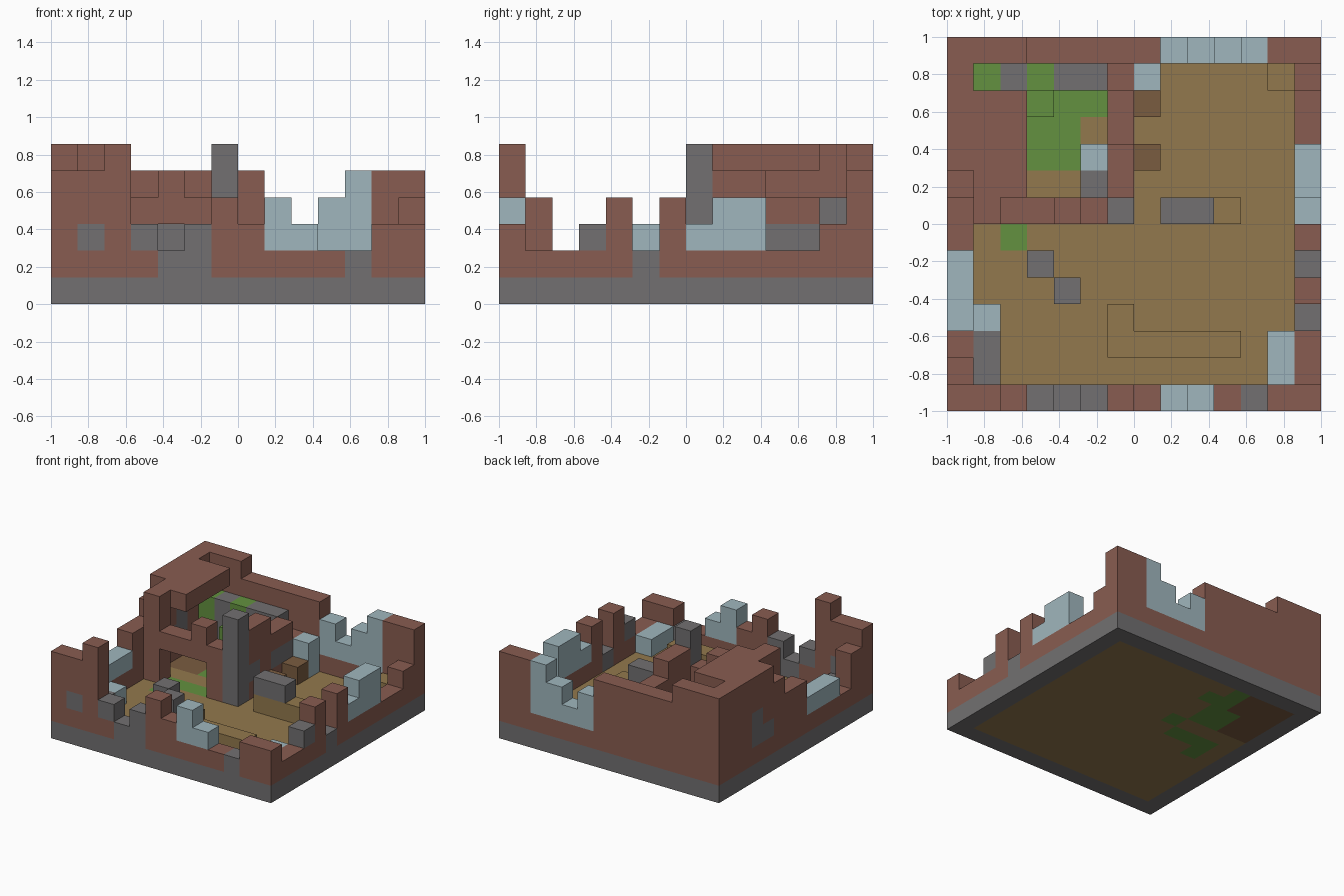
import bpy, bmesh
from mathutils import Vector

cube = bpy.data.objects.get("Cube")
if cube:
    bpy.data.objects.remove(cube, do_unlink=True)

N = 14
CELL = 2 / N


def material(name, colour):
    mat = bpy.data.materials.new(name)
    mat.use_nodes = True
    mat.diffuse_color = (*colour, 1)
    mat.node_tree.nodes["Principled BSDF"].inputs["Base Color"].default_value = (*colour, 1)
    return mat


# One letter for each block type
MATS = {
    "b": material("brick", (.25, .108, .082)),
    "s": material("grey stone", (.168, .163, .165)),
    "d": material("sand", (.29, .19, .075)),
    "m": material("moss", (.125, .285, .05)),
    "g": material("pale glass", (.35, .47, .51)),
    "w": material("dark wood", (.195, .107, .051)),
}
KEYS = list(MATS)
parts = {}
solid = {}


def put(part, cell, letter):
    if cell not in solid:
        solid[cell] = letter
        parts.setdefault(part, []).append(cell)


def box(part, letter, xs, ys, zs):
    """Fill inclusive cell ranges with one block type."""
    for x in range(xs[0], xs[1] + 1):
        for y in range(ys[0], ys[1] + 1):
            for z in range(zs[0], zs[1] + 1):
                put(part, (x, y, z), letter)


def drawing(part, rows, place):
    """Fill cells from a drawing whose last row is the lowest."""
    for v, row in enumerate(reversed(rows.split())):
        for u, letter in enumerate(row):
            if letter != ".":
                put(part, place(u, v), letter)


# Floor plan inside the stone rim
drawing("floor", """
wwwmdddddddd
wwwmmddddddd
wwmmdddddddd
wwmmdddddddd
ddddmddddddd
dmmmdddddddd
dmdddddddddd
dddddddddddd
dddddddddddd
dddddddddddd
dddddddddddd
dddddddddddd
""", lambda u, v: (u + 1, v + 1, 0))
box("stone_rim", "s", (0, N - 1), (0, N - 1), (0, 0))

# Outer walls as elevations
drawing("front_wall", """
..b...........
bbb...........
bbb...b.g.....
bsbs.sbbgg..bb
bbbbssbbbbbsbb
""", lambda u, v: (u, 0, v + 1))
drawing("back_wall", """
bbb...........
bbbbbbbb...gbb
bbbbbbbbg.ggbb
bbbbbbbbggggbb
bbbbbbbbbbbbbb
""", lambda u, v: (u, N - 1, v + 1))
drawing("right_outer_wall", """
.........bbbbb
b.......bbbbbb
bb....bbbbsbbb
bb.gggbbbssbbb
bbbbbbbbbbbbbb
""", lambda u, v: (0, u, v + 1))
drawing("left_outer_wall", """
.............b
....b.b.gg...b
b..sb.bggg..bb
bbbbbsbbbbbbbb
""", lambda u, v: (N - 1, u, v + 1))

# Inner room walls: doorway wall with stone pillar, and stepped side wall
drawing("doorway_wall", """
b....s
b..b.s
bbbbbs
b...bs
b...bs
""", lambda u, v: (u + 1, 7, v + 1))
drawing("stepped_wall", """
bb...
bbbb.
sbssb
bbbbb
""", lambda u, v: (6, u + 8, v + 1))

# Broken roof plan with a gap near the back
drawing("roof", """
bbb
b..
bbb
bbb
bbb
.bb
""", lambda u, v: (u, v + 8, 5))

# Rubble and furniture inside the room
box("mossy_rubble", "m", (1, 1), (12, 12), (1, 3))
box("stone_rubble", "s", (2, 2), (12, 12), (1, 3))
box("mossy_rubble", "m", (3, 3), (12, 12), (1, 3))
box("mossy_rubble", "m", (3, 3), (11, 11), (1, 2))
box("stone_rubble", "s", (4, 5), (12, 12), (1, 3))
box("glass_rubble", "g", (5, 5), (9, 9), (1, 1))
box("stone_rubble", "s", (5, 5), (8, 8), (1, 1))

# Courtyard blocks
box("glass_rubble", "g", (7, 7), (12, 12), (1, 2))
for y in (9, 11):
    box("wooden_crates", "w", (7, 7), (y, y), (1, 1))
box("sand_bank", "d", (8, 10), (7, 7), (1, 1))
box("stone_slab", "s", (8, 9), (7, 7), (2, 2))
box("sand_bank", "d", (6, 10), (2, 2), (1, 1))
box("sand_bank", "d", (6, 6), (3, 3), (1, 1))
box("sand_bank", "d", (12, 12), (12, 12), (1, 1))
box("stone_rubble", "s", (3, 3), (5, 5), (1, 1))
box("stone_rubble", "s", (4, 4), (4, 4), (1, 1))
box("stone_rubble", "s", (1, 1), (1, 2), (1, 1))
box("glass_rubble", "g", (1, 1), (3, 3), (1, 1))
box("glass_rubble", "g", (12, 12), (1, 2), (1, 1))


def build(part, cells):
    """Make one mesh from the exposed sides of a part's cells."""
    bm = bmesh.new()
    for cell in cells:
        centre = Vector(cell) + Vector((.5, .5, .5))
        for axis in range(3):
            for sign in (-1, 1):
                near = list(cell)
                near[axis] += sign
                if tuple(near) in solid:
                    continue
                n, a, b = Vector(), Vector(), Vector()
                n[axis] = sign / 2
                a[(axis + 1) % 3] = .5
                b[(axis + 2) % 3] = sign / 2
                ring = [n - a - b, n + a - b, n + a + b, n - a + b]
                face = bm.faces.new([bm.verts.new(centre + p) for p in ring])
                face.material_index = KEYS.index(solid[cell])
    bmesh.ops.remove_doubles(bm, verts=bm.verts[:], dist=.001)
    for v in bm.verts:
        v.co = Vector((v.co.x - N / 2, v.co.y - N / 2, v.co.z)) * CELL
    mesh = bpy.data.meshes.new(part)
    bm.to_mesh(mesh)
    bm.free()
    for mat in MATS.values():
        mesh.materials.append(mat)
    bpy.context.collection.objects.link(bpy.data.objects.new(part, mesh))


for part, cells in parts.items():
    build(part, cells)
